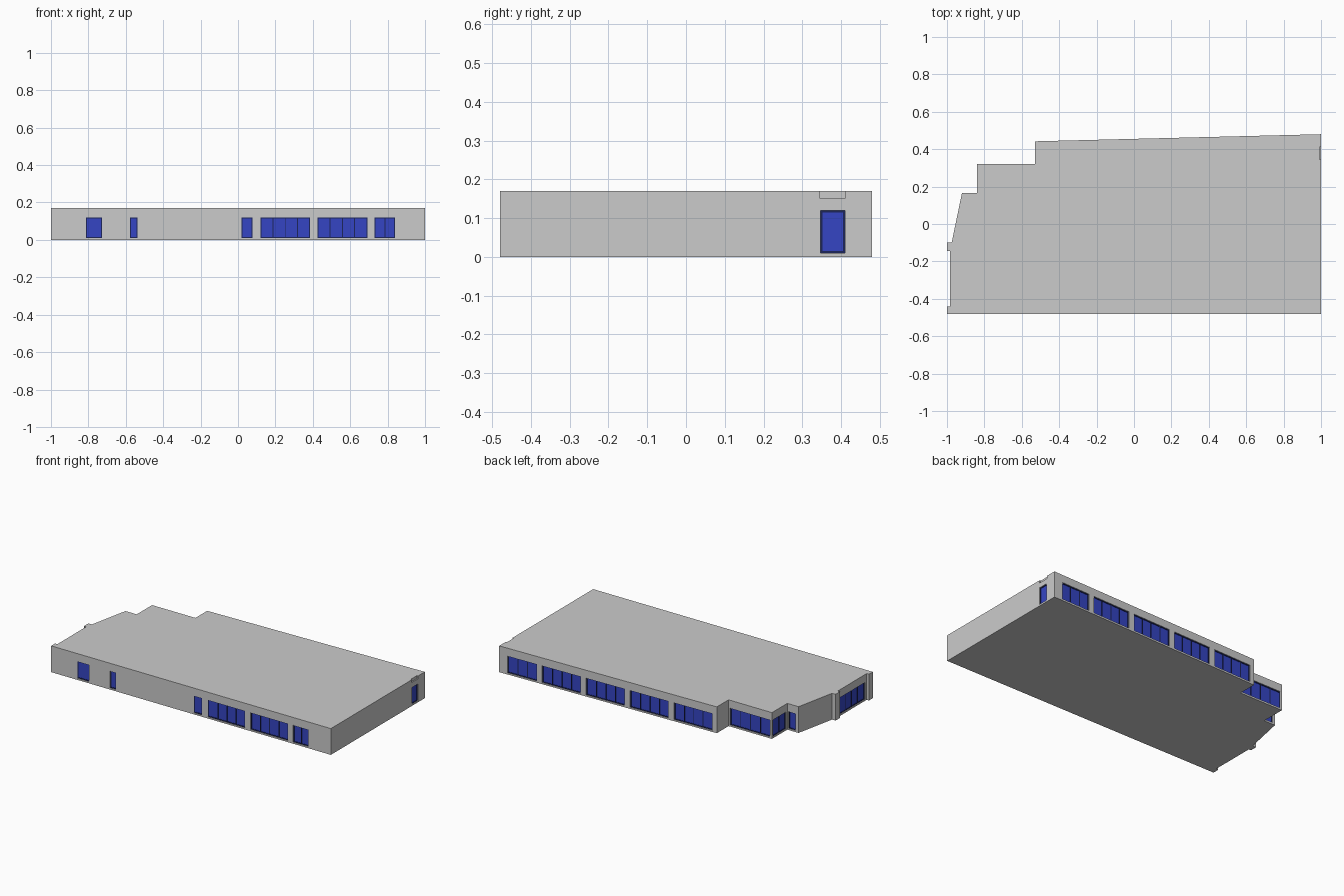
import bpy, bmesh
from mathutils import Matrix, Vector

if "Cube" in bpy.data.objects:
    bpy.data.objects.remove(bpy.data.objects["Cube"])

HEIGHT, SILL, HEAD = 0.17, 0.01, 0.12
RECESS, BAR = 0.010, 0.005


def material(name, color):
    m = bpy.data.materials.new(name)
    m.diffuse_color = color
    m.use_nodes = True
    m.node_tree.nodes["Principled BSDF"].inputs["Base Color"].default_value = m.diffuse_color
    return m


def make_object(name, bm, mat=None):
    bmesh.ops.recalc_face_normals(bm, faces=bm.faces)
    me = bpy.data.meshes.new(name)
    bm.to_mesh(me)
    bm.free()
    if mat:
        me.materials.append(mat)
    ob = bpy.data.objects.new(name, me)
    bpy.context.collection.objects.link(ob)
    return ob


def wall_matrix(p, q):
    """Local axes of a wall: x along it, y outward, z up."""
    u = Vector((q[0] - p[0], q[1] - p[1], 0)).normalized()
    n = Vector((u.y, -u.x, 0))
    m = Matrix((u, n, Vector((0, 0, 1)))).transposed().to_4x4()
    m.translation = Vector((p[0], p[1], 0))
    return m


def add_box(bm, m, lo, hi):
    lo, hi = Vector(lo), Vector(hi)
    size = hi - lo
    bmesh.ops.create_cube(
        bm, size=1, matrix=m @ Matrix.Translation((lo + hi) / 2) @ Matrix.Diagonal((*size, 1)))


# building footprint, counter-clockwise from the front left corner
outline = [(-1, -.48), (1, -.48), (1, .48), (-.53, .442), (-.53, .322), (-.84, .322),
           (-.84, .165), (-.92, .165), (-.975, -.10), (-1, -.10), (-1, -.145),
           (-.984, -.145), (-.984, -.44), (-1, -.44)]
bm = bmesh.new()
base = bm.faces.new([bm.verts.new((x, y, 0)) for x, y in outline])
ext = bmesh.ops.extrude_face_region(bm, geom=[base], use_keep_orig=True)
for v in ext['geom']:
    if isinstance(v, bmesh.types.BMVert):
        v.co.z = HEIGHT
building = make_object("building", bm)

# openings per wall index: (start, end along the wall, number of panes)
openings = {
    0: ("front", [(.187, .272, 1), (.422, .462, 1), (1.02, 1.077, 1),
                  (1.12, 1.385, 4), (1.425, 1.692, 4), (1.73, 1.84, 2)]),
    1: ("side_door", [(.827, .89, 1)]),
    2: ("back", [(.06, .265, 3)] + [(.302 + .309 * i, .573 + .309 * i, 4) for i in range(4)]),
    4: ("bay_back", [(.01, .298, 4)]),
    5: ("bay_side", [(.012, .145, 2)]),
    6: ("corner", [(.008, .06, 1)]),
    11: ("left", [(.018, .277, 4)]),
}
blue = material("window_blue", (.035, .06, .55, 1))
dark = material("frame_dark", (.012, .018, .10, 1))
cutter = bmesh.new()

for i, (label, spans) in openings.items():
    m = wall_matrix(outline[i], outline[(i + 1) % len(outline)])
    glass, frame = bmesh.new(), bmesh.new()
    for a, b, panes in spans:
        add_box(cutter, m, (a, -RECESS, SILL), (b, .01, HEAD))
        add_box(glass, m, (a, -RECESS - .002, SILL), (b, -RECESS + .003, HEAD))
        # upright bars between panes, then bottom and top rails
        for k in range(panes + 1):
            c = a + BAR / 2 + (b - a - BAR) * k / panes
            add_box(frame, m, (c - BAR / 2, -RECESS, SILL), (c + BAR / 2, -RECESS + .006, HEAD))
        for z in (SILL, HEAD - BAR):
            add_box(frame, m, (a + BAR, -RECESS, z), (b - BAR, -RECESS + .006, z + BAR))
    make_object(label + "_glass", glass, blue)
    make_object(label + "_frame", frame, dark)

# notch in the roof edge above the side door
m = wall_matrix(outline[1], outline[2])
add_box(cutter, m, (.825, -.008, .152), (.892, .01, HEIGHT + .01))

# cut the recesses, then drop the cutter
cut = make_object("opening_cutter", cutter)
cut.hide_render = True
mod = building.modifiers.new("openings", 'BOOLEAN')
mod.operation = 'DIFFERENCE'
mod.solver = 'EXACT'
mod.use_self = True
mod.object = cut
bpy.context.view_layer.update()
dg = bpy.context.evaluated_depsgraph_get()
carved = bpy.data.meshes.new_from_object(building.evaluated_get(dg))
building.modifiers.clear()
building.data = carved
bpy.data.objects.remove(cut)
